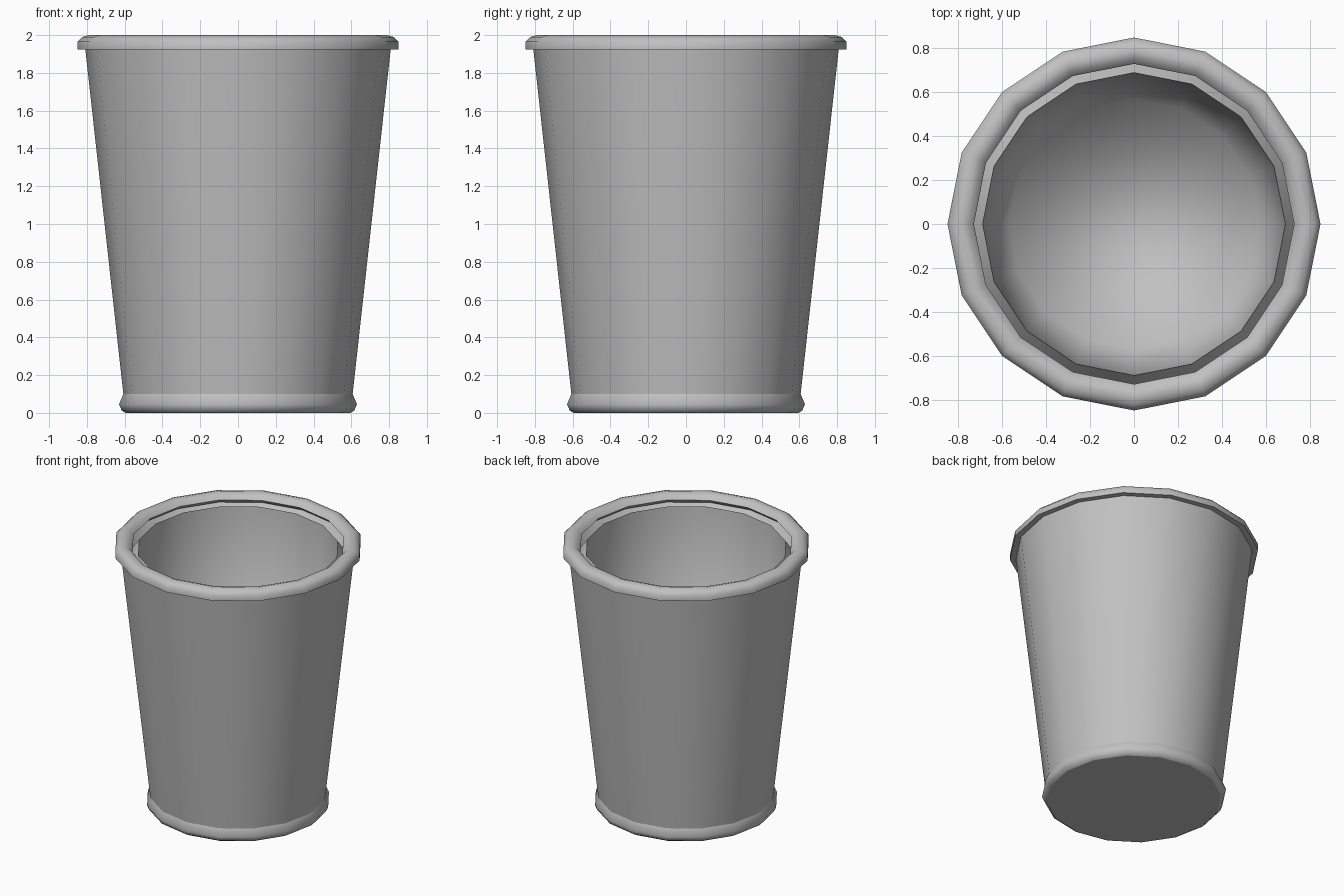
import bpy
import bmesh
from math import cos, sin, tau

old = bpy.data.objects.get("Cube")
if old:
    bpy.data.objects.remove(old, do_unlink=True)

SIDES = 16

# One plain grey for the whole cup
grey = bpy.data.materials.new("plain_grey")
grey.use_nodes = True
colour = (0.53, 0.53, 0.53, 1)
grey.diffuse_color = colour
grey.node_tree.nodes["Principled BSDF"].inputs["Base Color"].default_value = colour


def lathe(name, profile, sharp=(), cap_start=False, cap_end=False, closed=False):
    """Spin a (radius, height) profile round z; sharp lists the creased rings."""
    bm = bmesh.new()
    rings = [[bm.verts.new((r * cos(tau * i / SIDES), r * sin(tau * i / SIDES), z))
              for i in range(SIDES)] for r, z in profile]
    pairs = list(zip(rings, rings[1:]))
    if closed:
        pairs.append((rings[-1], rings[0]))
    for a, b in pairs:
        for i in range(SIDES):
            j = (i + 1) % SIDES
            bm.faces.new((a[i], a[j], b[j], b[i]))
    if cap_start:
        bm.faces.new(rings[0][::-1])
    if cap_end:
        bm.faces.new(rings[-1])
    for face in bm.faces:
        face.smooth = True
    for k in sharp:
        for i in range(SIDES):
            bm.edges.get((rings[k][i], rings[k][(i + 1) % SIDES])).smooth = False
    mesh = bpy.data.meshes.new(name)
    bm.to_mesh(mesh)
    bm.free()
    mesh.materials.append(grey)
    obj = bpy.data.objects.new(name, mesh)
    bpy.context.collection.objects.link(obj)
    return obj


# Outer wall with the base bead, turning over under the rim into the inner wall
lathe("cup_body", [
    (0.595, 0), (0.615, 0.012), (0.63, 0.045), (0.607, 0.1),   # base bead
    (0.81, 1.94),                                              # outer wall
    (0.74, 1.86), (0.69, 1.93),                                # inner lip
    (0.57, 0.08),                                              # floor edge
], sharp=(0, 3, 4, 5, 6), cap_start=True, cap_end=True)

# Rolled rim
lathe("rim", [
    (0.77, 1.925), (0.85, 1.925), (0.85, 1.965), (0.825, 1.99),
    (0.79, 2.0), (0.755, 1.99), (0.73, 1.96),
], sharp=(0, 1, 6), closed=True)
